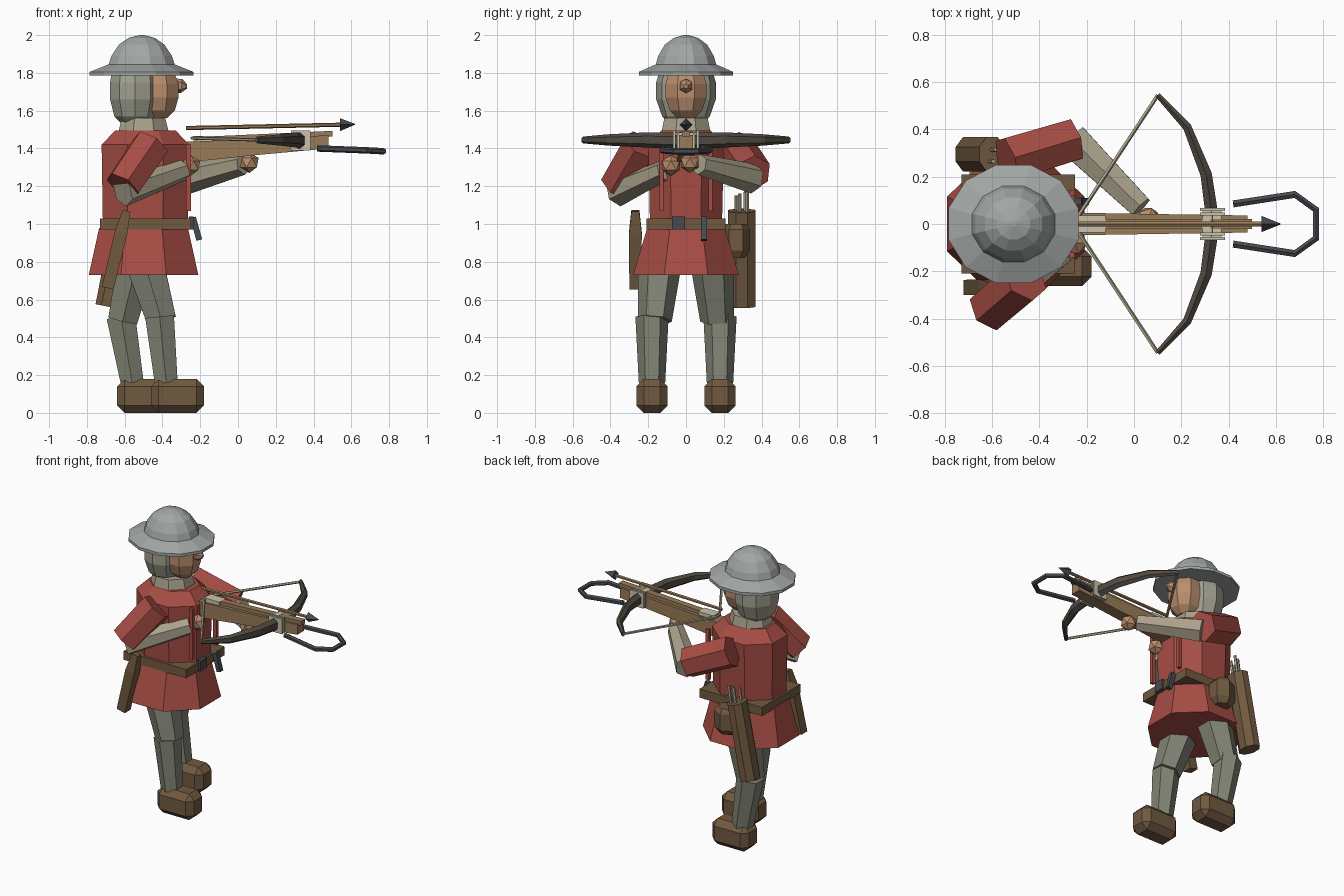
import bpy, bmesh, math
from mathutils import Vector

if "Cube" in bpy.data.objects:
    bpy.data.objects.remove(bpy.data.objects["Cube"])


def mat(name, r, g, b):
    m = bpy.data.materials.new(name)
    m.diffuse_color = [(c / 255) ** 2.2 for c in (r, g, b)] + [1]
    m.use_nodes = True
    m.node_tree.nodes["Principled BSDF"].inputs["Base Color"].default_value = m.diffuse_color
    return m


RED = mat("red_cloth", 165, 78, 70)
HOOD = mat("hood_cloth", 158, 158, 142)
LINEN = mat("linen", 168, 160, 138)
LEGS = mat("leg_cloth", 128, 130, 115)
BROWN = mat("leather", 112, 90, 66)
SKIN = mat("skin", 184, 140, 108)
WOOD = mat("wood", 150, 122, 88)
DARK = mat("dark_wood", 82, 76, 68)
IRON = mat("iron", 72, 75, 80)
STEEL = mat("steel", 160, 165, 163)
CREAM = mat("cord", 200, 194, 172)


def finish(name, bm, m):
    bmesh.ops.recalc_face_normals(bm, faces=bm.faces)
    me = bpy.data.meshes.new(name)
    bm.to_mesh(me)
    bm.free()
    me.materials.append(m)
    o = bpy.data.objects.new(name, me)
    bpy.context.collection.objects.link(o)
    return o


def skin_rings(name, rings, m):
    """Bridge rings of equal point count and cap both ends."""
    bm = bmesh.new()
    vs = [[bm.verts.new(p) for p in r] for r in rings]
    n = len(vs[0])
    for a, b in zip(vs, vs[1:]):
        for i in range(n):
            j = (i + 1) % n
            bm.faces.new((a[i], a[j], b[j], b[i]))
    bm.faces.new(vs[0])
    bm.faces.new(vs[-1])
    return finish(name, bm, m)


def stack(name, cx, cy, levels, n, m):
    """Upright body from (z, half x, half y[, x shift]) levels."""
    k = math.cos(math.pi / n)
    rings = []
    for z, rx, ry, *s in levels:
        dx = s[0] if s else 0
        rings.append([(cx + dx + rx / k * math.cos(2 * math.pi * (i + .5) / n),
                       cy + ry / k * math.sin(2 * math.pi * (i + .5) / n), z) for i in range(n)])
    return skin_rings(name, rings, m)


def sweep(name, pts, radii, m, n=6, turn=0.5, squash=1):
    """Tube through points; radius per point; squash scales it sideways."""
    pts = [Vector(p) for p in pts]
    rings = []
    for i, p in enumerate(pts):
        d = (pts[min(i + 1, len(pts) - 1)] - pts[max(i - 1, 0)]).normalized()
        ref = Vector((0, 0, 1)) if abs(d.z) < .8 else Vector((0, 1, 0))
        side = d.cross(ref).normalized()
        up = side.cross(d)
        rings.append([p + radii[i] * (squash * math.cos(a) * side + math.sin(a) * up)
                      for a in (2 * math.pi * (k + turn) / n for k in range(n))])
    return skin_rings(name, rings, m)


def box(name, lo, hi, m, bevel=0):
    bm = bmesh.new()
    bmesh.ops.create_cube(bm, size=1)
    for v in bm.verts:
        v.co = [l + (h - l) * (c + .5) for l, h, c in zip(lo, hi, v.co)]
    if bevel:
        bmesh.ops.bevel(bm, geom=bm.edges[:], offset=bevel, segments=1, affect='EDGES')
    return finish(name, bm, m)


def ball(name, c, r, m):
    bm = bmesh.new()
    bmesh.ops.create_icosphere(bm, subdivisions=1, radius=1)
    for v in bm.verts:
        v.co = Vector(c) + Vector([a * b for a, b in zip(v.co, r)])
    return finish(name, bm, m)


# Kettle hat, hood, face, nose and collar
stack("kettle_hat", -.51, 0, [(1.785, .275, .25), (1.805, .275, .25), (1.845, .175, .16), (1.89, .16, .147),
                              (1.95, .12, .112), (1.985, .07, .065), (2.0, .012, .012)], 12, STEEL)
stack("hood", -.545, 0, [(1.53, .07, .08), (1.57, .11, .12), (1.66, .132, .15), (1.75, .132, .15),
                         (1.82, .12, .13)], 10, HOOD)
stack("face", -.42, 0, [(1.56, .045, .045), (1.6, .085, .085), (1.67, .105, .108), (1.74, .105, .108),
                        (1.81, .08, .09)], 8, SKIN)
sweep("nose", [(-.33, 0, 1.735), (-.30, 0, 1.73), (-.27, 0, 1.728)], [.035, .038, .012], SKIN)
stack("collar", -.5, 0, [(1.46, .14, .135), (1.56, .115, .115)], 8, LINEN)

# Tunic: torso, skirt and hanging laces
stack("tunic", -.49, 0, [(.97, .225, .19), (1.42, .232, .2), (1.495, .16, .13)], 8, RED)
stack("tunic_skirt", -.5, 0, [(.73, .29, .28), (.98, .235, .205)], 8, RED)
for s in (-1, 1):
    box("tunic_strip", (-.275, s * .13 - .011, 1.07), (-.25, s * .13 + .011, 1.42), RED)

# Belt with buckle and strap end
box("belt", (-.73, -.21, .97), (-.25, .21, 1.03), BROWN)
box("buckle", (-.26, -.075, .97), (-.235, -.005, 1.04), IRON)
sweep("strap_end", [(-.238, .095, 1.035), (-.205, .095, .915)], [.022, .022], IRON, 4)

# Legs and boots: the left one (+y) stands further back
for side, y, hip, knee, ankle, heel in (("right", -.18, -.49, -.405, -.38, -.46),
                                        ("left", .18, -.54, -.61, -.56, -.64)):
    s = y / abs(y)
    sweep(side + "_thigh", [(hip, s * .14, .78), (knee, s * .165, .49)], [.115, .09], LEGS)
    sweep(side + "_shin", [(knee - .01, y, .51), (ankle, y, .16)], [.088, .07], LEGS)
    box(side + "_boot", (heel, y - .083, 0), (heel + .28, y + .083, .18), BROWN, .04)

# Arms: sleeve, forearm and hand
for side, sh, el, wr, hand in (
        ("right", (-.46, -.23, 1.42), (-.61, -.36, 1.2), (-.29, -.11, 1.285), (-.25, -.08, 1.31)),
        ("left", (-.54, .27, 1.39), (-.26, .355, 1.27), (.03, .07, 1.315), (.06, .02, 1.325))):
    sweep(side + "_sleeve", [sh, el], [.105, .1], RED)
    e = Vector(el) + Vector((0, 0, -.03))
    sweep(side + "_forearm", [e, wr], [.08, .055], LINEN)
    ball(side + "_hand", hand, (.055, .055, .055), SKIN)

# Crossbow stock, rail, nut and trigger block
skin_rings("stock", [[(x, -w, a), (x, w, a), (x, w, b), (x, -w, b)] for x, w, a, b in
                     ((-.28, .048, 1.325, 1.435), (.1, .042, 1.365, 1.45), (.48, .036, 1.4, 1.47))], WOOD)
skin_rings("bolt_rail", [[(x, -.022, z), (x, .022, z), (x, .022, z + .03), (x, -.022, z + .03)]
                         for x, z in ((-.12, 1.435), (.5, 1.463))], WOOD)
box("nut", (-.235, -.035, 1.425), (-.12, .035, 1.465), CREAM)

# Bow limbs and string
limb = [(.1, .545, 1.445), (.225, .41, 1.445), (.305, .21, 1.445), (.335, 0, 1.44)]
bow = limb + [(x, -y, z) for x, y, z in limb[-2::-1]]
sweep("bow", bow, [.018, .03, .04, .046, .04, .03, .018], DARK, 6, .5, .7)
sweep("string", [bow[0], (-.245, .02, 1.455), (-.245, -.02, 1.455), bow[-1]], [.009] * 4, LINEN, 5)

# Bindings that hold the bow to the stock
for y in (-.062, -.042, .042, .062):
    box("bow_binding", (.28, y - .006, 1.39), (.385, y + .006, 1.495), CREAM)
box("bow_binding_top", (.29, -.06, 1.47), (.37, .06, 1.485), CREAM)

# Foot stirrup
arc = [(.42, .085, 1.4), (.68, .125, 1.39), (.77, .06, 1.385)]
sweep("stirrup", arc + [(x, -y, z) for x, y, z in arc[::-1]], [.017] * 6, IRON)

# Loaded bolt with head and fletching
sweep("bolt_shaft", [(-.275, 0, 1.508), (.56, 0, 1.526)], [.011, .011], WOOD)
sweep("bolt_head", [(.54, 0, 1.526), (.62, 0, 1.528)], [.034, .002], IRON, 4, 0)

# Quiver with spare bolts, and belt pouch
sweep("quiver", [(-.6, .295, 1.07), (-.7, .295, .565)], [.08, .08], BROWN, 8, .5, .75)
for i, (dx, dy) in enumerate(((-.02, -.03), (.02, -.01), (-.01, .02), (.02, .03))):
    sweep("spare_bolt", [(-.61 + dx, .295 + dy, .95), (-.575 + dx, .295 + dy, 1.15 + .01 * i)],
          [.01, .01], LINEN, 5)
stack("pouch", -.5, .265, [(.82, .05, .04), (.86, .075, .065), (.97, .075, .065), (1.0, .05, .05)], 6, BROWN)

# Dagger sheath
sweep("dagger_sheath", [(-.59, -.268, 1.07), (-.62, -.268, .95), (-.69, -.268, .66)],
      [.03, .048, .045], BROWN, 4, .5, 1)
